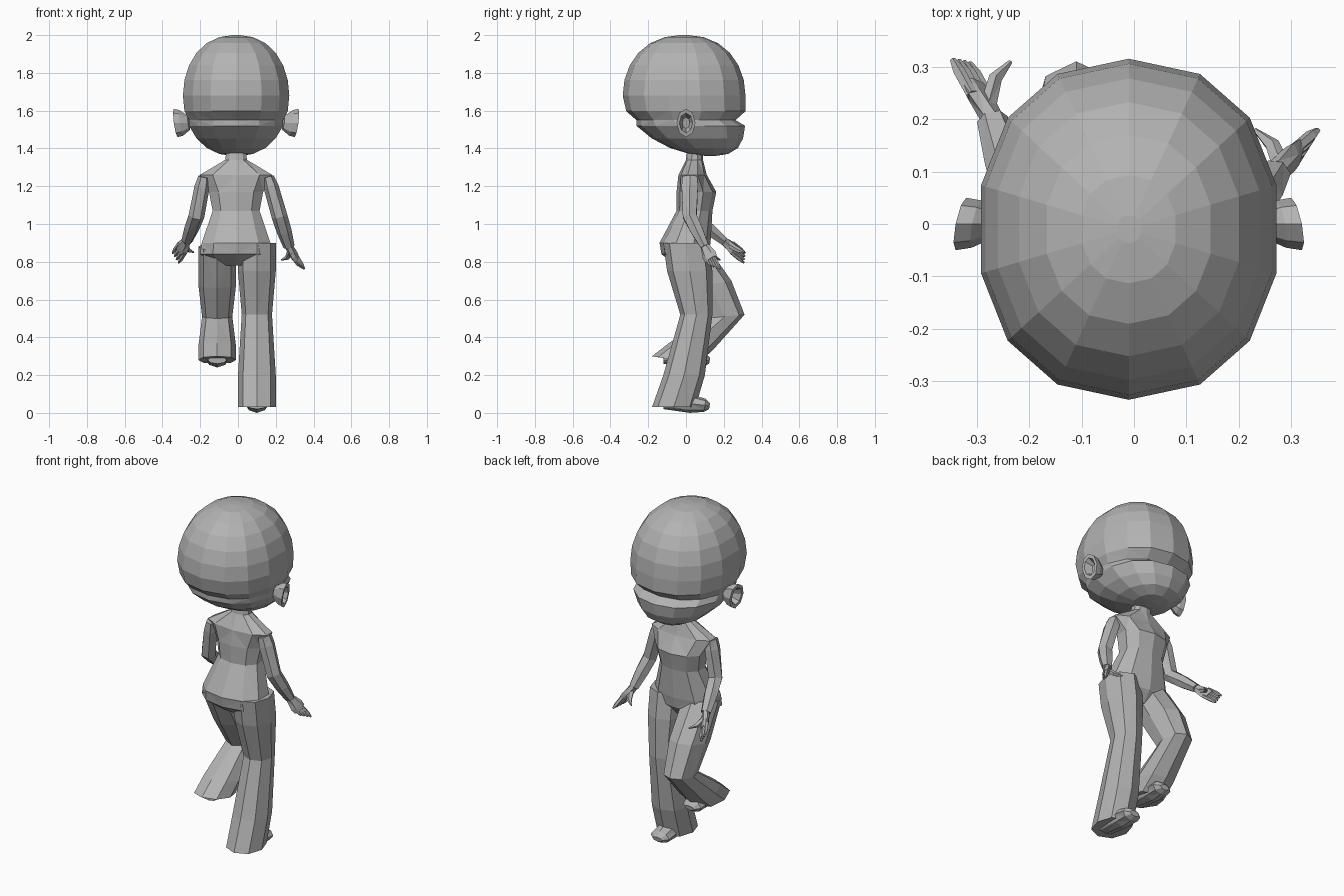
import bpy
import bmesh
from math import cos, sin, pi, copysign
from mathutils import Vector

if "Cube" in bpy.data.objects:
    bpy.data.objects.remove(bpy.data.objects["Cube"])

grey = bpy.data.materials.new("plain_grey")
grey.use_nodes = True
shade = (.45, .45, .45, 1)
grey.diffuse_color = shade
grey.node_tree.nodes["Principled BSDF"].inputs["Base Color"].default_value = shade


def skin(name, loops):
    """Join a row of equal point loops into a closed, flat-shaded object."""
    bm = bmesh.new()
    rows = [[bm.verts.new(point) for point in loop] for loop in loops]
    for low, high in zip(rows, rows[1:]):
        for i in range(len(low)):
            before = i - 1
            bm.faces.new((low[before], low[i], high[i], high[before]))
    bm.faces.new(rows[0])
    bm.faces.new(rows[-1])
    bmesh.ops.recalc_face_normals(bm, faces=bm.faces)
    bmesh.ops.triangulate(bm, faces=bm.faces)
    mesh = bpy.data.meshes.new(name)
    bm.to_mesh(mesh)
    bm.free()
    mesh.materials.append(grey)
    part = bpy.data.objects.new(name, mesh)
    bpy.context.collection.objects.link(part)


def circle(sides):
    """Yield the cosine and sine of each corner of a regular polygon."""
    for i in range(sides):
        angle = 2 * pi * i / sides
        yield cos(angle), sin(angle)


def soft(value):
    """Push a cosine outward, so that sections become slightly boxy."""
    return copysign(abs(value) ** .9, value)


def section(x, half, back, front, back_z, front_z, sides=8):
    """Closed cross-section between a back point and a front point."""
    middle = Vector((x, (back + front) / 2, (back_z + front_z) / 2))
    reach = Vector((0, (front - back) / 2, (front_z - back_z) / 2))
    across = Vector((half, 0, 0))
    return [middle + reach * soft(c) + across * soft(s) for c, s in circle(sides)]


def level(z, half, back, front, sides=10):
    """Horizontal cross-section of the head or the trunk."""
    return section(-.01, half, back, front, z, z, sides)


def limb(name, path, across, sides=6):
    """Loft a tube along points, each with a wide and a thin radius."""
    points = [point for point, wide, thin in path]
    loops = []
    for k, (point, wide, thin) in enumerate(path):
        along = points[min(k + 1, len(points) - 1)] - points[max(k - 1, 0)]
        side = (across - across.project(along)).normalized()
        up = along.cross(side).normalized()
        loops.append([point + side * wide * c + up * thin * s for c, s in circle(sides)])
    skin(name, loops)


# Head: a globe whose underside leans forward to the chin
loops = []
steps = 12
for step in range(steps + 1):
    angle = pi * min(max(step, .2), steps - .2) / steps
    height, width = cos(angle), sin(angle) ** .85
    z = 1.68 - .32 * height
    lean = .14 * max(height, 0) ** 2
    back = lean - .01 - .325 * width
    front = lean - .01 + .325 * width
    half = .288 * width
    loops.append(level(z, half, back, front, sides=14))
    # Ledge above the mouth
    if step == 4:
        loops.append(level(z + .03, half, back, front - .05, sides=14))
skin("head", loops)

# Ears: a flaring stem with a hollow pressed into its outer end
for name, side in (("left_ear", 1), ("right_ear", -1)):
    loops = []
    for reach, size in ((.25, .5), (.29, .9), (.32, 1), (.32, .7), (.28, .4)):
        loops.append([(side * (reach + .01 * (s - c) * size) - .01,
                       .05 * c * size, 1.535 + .075 * s * size)
                      for c, s in circle(sides=8)])
    skin(name, loops)

# Trunk, from the crotch up into the neck
skin("torso", [
    level(z=.78, half=.1, back=-.05, front=.07),
    level(z=.84, half=.2, back=-.13, front=.12),
    level(z=.9, half=.19, back=-.14, front=.13),
    level(z=1.07, half=.13, back=-.05, front=.14),
    level(z=1.17, half=.15, back=-.05, front=.16),
    level(z=1.26, half=.2, back=-.04, front=.11),
    level(z=1.34, half=.06, back=0, front=.09),
    level(z=1.42, half=.05, back=.01, front=.09),
])


# Flared trouser legs, narrowest at the knee
def leg(name, x, outline):
    loops = []
    for k, (back, back_z, front, front_z) in enumerate(outline):
        half = .08 if k == 2 else .1
        loops.append(section(x, half, back, front, back_z, front_z))
    skin(name, loops)


hip, thigh, knee, calf, hem = .9, .75, .52, .2, .03
leg("left_leg", .1, [
    (-.12, hip, .12, hip),
    (-.1, thigh, .14, thigh),
    (-.03, knee, .14, knee),
    (-.12, calf, .1, calf),
    (-.18, hem, .05, hem),
])
leg("right_leg", -.11, [
    (-.1, .86, .1, hip),
    (0, .66, .24, .7),
    (.1, .5, .31, knee),
    (-.09, .37, .14, .33),
    (-.18, .3, .06, .26),
])

# Shoes poking out from under the hems
for name, x, sole in (("left_shoe", .1, 0), ("right_shoe", -.11, .24)):
    limb(name, [
        (Vector((x, -.12, sole + .04)), .05, .02),
        (Vector((x, .02, sole + .05)), .06, .05),
        (Vector((x, .1, sole + .04)), .06, .035),
        (Vector((x, .125, sole + .035)), .03, .015),
    ], across=Vector((1, 0, 0)), sides=8)


# Arm with palm, four fingers and a thumb
def arm(label, shoulder, elbow, wrist, tip, thumb, spread):
    shoulder, elbow, wrist, tip, thumb = map(Vector, (shoulder, elbow, wrist, tip, thumb))
    fan = Vector(spread).normalized()
    limb(label + "_arm", [
        (shoulder, .03, .045),
        (shoulder.lerp(elbow, .25), .04, .05),
        (elbow, .042, .042),
        (elbow.lerp(wrist, .5), .04, .037),
        (wrist, .03, .025),
    ], across=Vector((1, 0, 0)))
    palm = wrist.lerp(tip, .4)
    knuckles = wrist.lerp(tip, .6)
    limb(label + "_palm", [
        (wrist, .025, .02),
        (palm, .04, .018),
        (knuckles, .036, .014),
    ], across=fan)
    for n in range(4):
        shift = fan * (n - 1.5) * .02
        limb(f"{label}_finger_{n + 1}", [
            (palm + shift, .01, .012),
            (knuckles.lerp(tip, .5) + shift, .011, .012),
            (tip + shift, .005, .006),
        ], across=fan, sides=5)
    limb(label + "_thumb", [
        (wrist.lerp(palm, .4), .018, .016),
        (palm.lerp(thumb, .5), .015, .013),
        (thumb, .004, .004),
    ], across=fan, sides=5)


arm("left", shoulder=(.16, .02, 1.25), elbow=(.22, .02, 1.04), wrist=(.27, .1, .88),
    tip=(.335, .155, .77), thumb=(.23, .18, .81), spread=(.5, .8, -.3))
arm("right", shoulder=(-.18, .02, 1.25), elbow=(-.22, .04, 1.04), wrist=(-.27, .2, .91),
    tip=(-.33, .31, .82), thumb=(-.235, .31, .85), spread=(.5, -.1, -.8))
